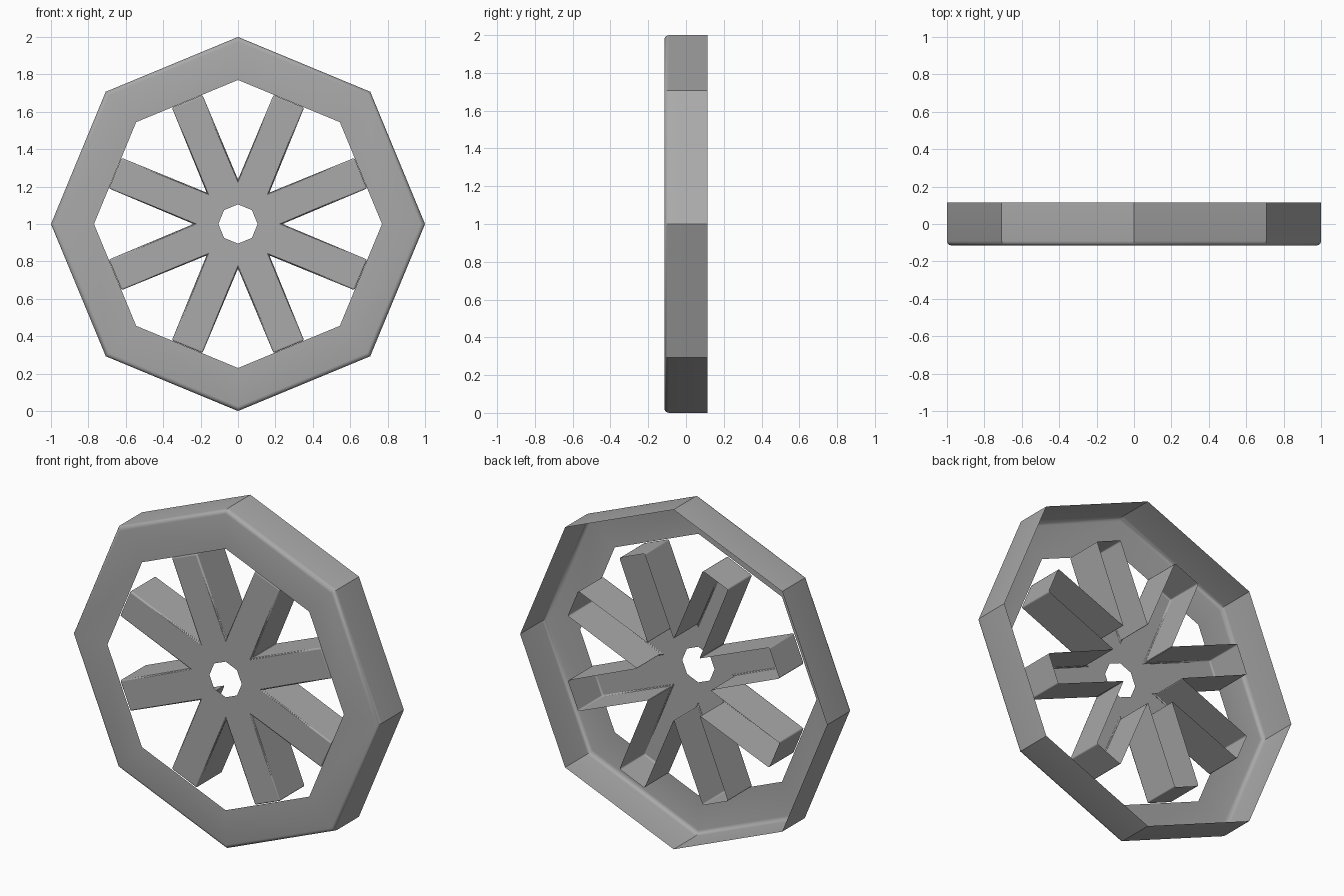
import bpy, bmesh
from math import pi, cos, sin, radians

cube = bpy.data.objects.get("Cube")
if cube:
    bpy.data.objects.remove(cube, do_unlink=True)

SIDES = 8
STEP = 2 * pi / SIDES
FRONT, BACK = -0.115, 0.115

gray = bpy.data.materials.new("plain gray")
gray.use_nodes = True
gray.diffuse_color = (0.4, 0.4, 0.4, 1)
gray.node_tree.nodes["Principled BSDF"].inputs["Base Color"].default_value = (0.4, 0.4, 0.4, 1)


def polar(r, a, y, side=0.0):
    """Point at radius r and angle a, shifted sideways, on the upright wheel."""
    return (r * cos(a) - side * sin(a), y, 1 + r * sin(a) + side * cos(a))


def finish(bm, name):
    # Orient the open shell so its front plate faces forward
    bmesh.ops.recalc_face_normals(bm, faces=bm.faces)
    plate = max(bm.faces, key=lambda f: abs(f.normal.y) * f.calc_area())
    if plate.normal.y > 0:
        bmesh.ops.reverse_faces(bm, faces=bm.faces)
    mesh = bpy.data.meshes.new(name)
    bm.to_mesh(mesh)
    bm.free()
    mesh.materials.append(gray)
    obj = bpy.data.objects.new(name, mesh)
    bpy.context.collection.objects.link(obj)
    return obj


def smooth(obj):
    bpy.ops.object.select_all(action='DESELECT')
    obj.select_set(True)
    bpy.context.view_layer.objects.active = obj
    bpy.ops.object.shade_smooth_by_angle(angle=radians(35))


# Rim: front ring with a rounded outer edge and an outer wall, open behind
ROUND = 0.025
profile = [(0.77, FRONT)]
for i in range(5):
    t = i * pi / 8
    profile.append((1 - ROUND + ROUND * sin(t), FRONT + ROUND - ROUND * cos(t)))
profile.append((1.0, BACK))

bm = bmesh.new()
rings = [[bm.verts.new(polar(r, k * STEP, y)) for k in range(SIDES)] for r, y in profile]
for a, b in zip(rings, rings[1:]):
    for k in range(SIDES):
        n = (k + 1) % SIDES
        bm.faces.new((a[k], a[n], b[n], b[k]))
smooth(finish(bm, "rim"))

# Hub and spokes: star-shaped plate with side walls, open behind
HOLE, NOTCH, TIP, HALF = 0.105, 0.238, 0.71, 0.0885
bm = bmesh.new()
hole = [bm.verts.new(polar(HOLE, k * STEP, FRONT)) for k in range(SIDES)]
outline = {}
for y in (FRONT, BACK):
    pts = []
    for k in range(SIDES):
        mid = (k + 0.5) * STEP
        pts += [polar(NOTCH, k * STEP, y),
                polar(TIP, mid, y, -HALF), polar(TIP, mid, y, HALF)]
    outline[y] = [bm.verts.new(p) for p in pts]
front, back = outline[FRONT], outline[BACK]
count = len(front)
for k in range(SIDES):
    arm = [front[(3 * k + i) % count] for i in range(4)]
    bm.faces.new([hole[k]] + arm + [hole[(k + 1) % SIDES]])
for i in range(count):
    n = (i + 1) % count
    bm.faces.new((front[i], front[n], back[n], back[i]))
spokes = finish(bm, "hub_and_spokes")
bevel = spokes.modifiers.new("soft_edges", 'BEVEL')
bevel.width = 0.008
bevel.segments = 3
bevel.limit_method = 'ANGLE'
bevel.angle_limit = radians(40)
smooth(spokes)
